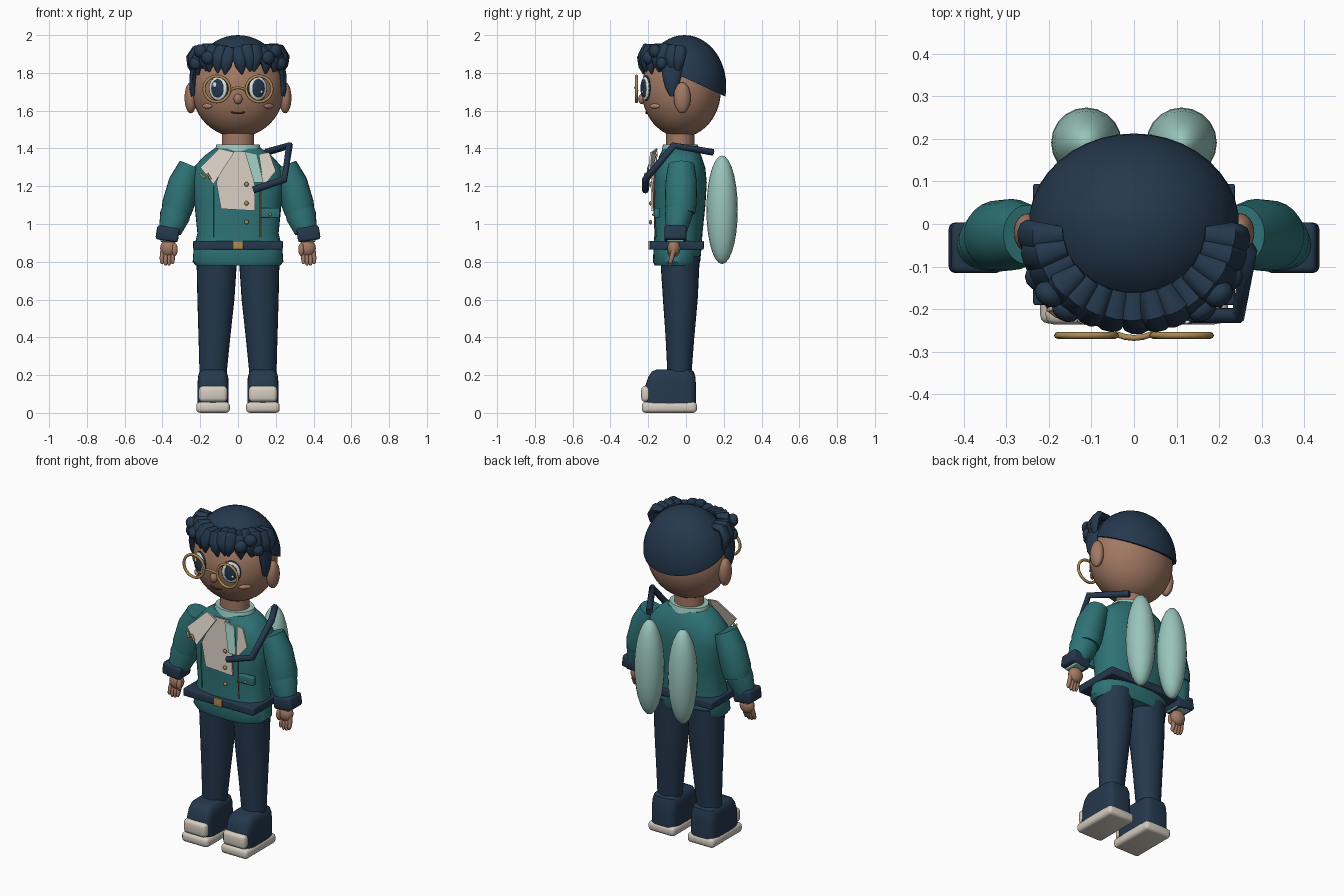
import bpy, bmesh, math, random
from mathutils import Vector, Matrix

random.seed(4)
default_cube = bpy.data.objects.get("Cube")
if default_cube:
    bpy.data.objects.remove(default_cube)


def material(name, red, green, blue):
    mat = bpy.data.materials.new(name)
    mat.use_nodes = True
    color = (red, green, blue, 1)
    mat.diffuse_color = color
    mat.node_tree.nodes["Principled BSDF"].inputs["Base Color"].default_value = color
    return mat


navy = material("navy", .018, .04, .075)
teal = material("teal", .027, .17, .18)
mint = material("mint", .32, .56, .5)
skin = material("skin", .36, .19, .125)
blush = material("blush", .47, .23, .16)
cream = material("cream", .66, .6, .53)
gold = material("gold", .42, .26, .09)
white = material("eye white", .75, .76, .76)
brown = material("dark brown", .1, .03, .02)


def finish(name, bm, mat, angle=40):
    """Turn a bmesh into a smooth object with sharp edges kept."""
    bmesh.ops.recalc_face_normals(bm, faces=bm.faces)
    mesh = bpy.data.meshes.new(name)
    bm.to_mesh(mesh)
    bm.free()
    mesh.materials.append(mat)
    for face in mesh.polygons:
        face.use_smooth = True
    mesh.set_sharp_from_angle(angle=math.radians(angle))
    obj = bpy.data.objects.new(name, mesh)
    bpy.context.collection.objects.link(obj)
    return obj


def transform(loc, scale, yaw=0, tilt=0):
    return (Matrix.Translation(loc) @ Matrix.Rotation(yaw, 4, "Z")
            @ Matrix.Rotation(tilt, 4, "Y") @ Matrix.Diagonal((*scale, 1)))


def ball(name, loc, radii, mat, yaw=0, segments=24):
    bm = bmesh.new()
    bmesh.ops.create_uvsphere(bm, u_segments=segments, v_segments=segments // 2 + 4,
                              radius=1, matrix=transform(loc, radii, yaw))
    return finish(name, bm, mat)


def box(name, loc, size, mat, bevel=.01, tilt=0):
    bm = bmesh.new()
    bmesh.ops.create_cube(bm, size=1, matrix=transform(loc, size, 0, tilt))
    if bevel:
        bmesh.ops.bevel(bm, geom=bm.edges[:], offset=bevel, segments=3,
                        profile=.5, affect="EDGES")
    return finish(name, bm, mat)


def loft(name, stations, mat, sides=24, power=2, ref=(1, 0, 0), level=False):
    """Skin rings (x, y, z, half width, half depth) along a path."""
    bm = bmesh.new()
    points = [Vector(s[:3]) for s in stations]
    rings = []
    for i, station in enumerate(stations):
        along = points[min(i + 1, len(points) - 1)] - points[max(i - 1, 0)]
        along = Vector((0, 0, 1)) if level else along.normalized()
        u = Vector(ref)
        u = (u - along * u.dot(along)).normalized()
        v = along.cross(u)
        ring = []
        for k in range(sides):
            a = math.tau * k / sides
            c, s = math.cos(a), math.sin(a)
            c = math.copysign(abs(c) ** (2 / power), c)
            s = math.copysign(abs(s) ** (2 / power), s)
            ring.append(bm.verts.new(points[i] + u * c * station[3] + v * s * station[4]))
        rings.append(ring)
    for low, high in zip(rings, rings[1:]):
        for k in range(sides):
            n = (k + 1) % sides
            bm.faces.new((low[k], low[n], high[n], high[k]))
    bm.faces.new(rings[0])
    bm.faces.new(rings[-1])
    return finish(name, bm, mat)


def wire(name, points, radius, mat, closed=False):
    curve = bpy.data.curves.new(name, "CURVE")
    curve.dimensions = "3D"
    curve.bevel_depth, curve.bevel_resolution, curve.use_fill_caps = radius, 2, True
    spline = curve.splines.new("POLY")
    spline.points.add(len(points) - 1)
    for target, p in zip(spline.points, points):
        target.co = (*p, 1)
    spline.use_cyclic_u = closed
    curve.materials.append(mat)
    obj = bpy.data.objects.new(name, curve)
    bpy.context.collection.objects.link(obj)
    return obj


def plate(name, points, mat, thickness=.01):
    bm = bmesh.new()
    face = bm.faces.new([bm.verts.new(p) for p in points])
    extruded = bmesh.ops.extrude_face_region(bm, geom=[face])["geom"]
    moved = [v for v in extruded if isinstance(v, bmesh.types.BMVert)]
    bmesh.ops.translate(bm, verts=moved, vec=(0, thickness, 0))
    return finish(name, bm, mat, 20)


# Jacket body, collar and neck
profile = [(.78, .225, -.05, .115), (.8, .24, -.05, .125), (.87, .235, -.045, .127),
           (.95, .215, -.04, .127), (1.1, .23, -.035, .138), (1.22, .243, -.03, .14),
           (1.3, .235, -.03, .132), (1.36, .18, -.03, .112), (1.4, .125, -.03, .09)]
loft("jacket", [(0, y, z, w, d) for z, w, y, d in profile], teal, 40, 2.4, level=True)
loft("collar", [(0, -.03, z, w, w * .8) for z, w in ((1.38, .125), (1.42, .115))], mint, 32)
loft("neck", [(0, -.03, z, .085, .075) for z in (1.36, 1.52)], skin, 32)

# Belt and buckle
box("belt", (0, -.048, .888), (.475, .285, .045), navy, .006)
box("buckle", (0, -.193, .888), (.058, .012, .046), gold, .004)

# Shirt front, lapels and scarf
plate("shirt_front", [(-.05, -.16, 1.385), (.05, -.16, 1.385), (.09, -.187, 1.2),
                      (.09, -.183, 1.07), (-.09, -.183, 1.08), (-.115, -.185, 1.22)], cream)
plate("right_lapel", [(-.1, -.16, 1.4), (-.2, -.205, 1.3), (-.13, -.215, 1.21),
                      (-.02, -.185, 1.38)], cream)
plate("left_lapel", [(.11, -.165, 1.37), (.165, -.19, 1.38), (.2, -.2, 1.28),
                     (.135, -.21, 1.2)], cream)
plate("scarf", [(.035, -.18, 1.385), (.1, -.18, 1.37), (.135, -.215, 1.22),
                (.085, -.215, 1.22)], mint)
for z in (1.21, 1.11, 1.01):
    ball("jacket_button", (.045, -.188, z), (.012, .008, .012), gold, segments=12)
box("pocket", (.17, -.155, 1.06), (.1, .03, .052), teal, .006)
ball("pocket_button", (.17, -.173, 1.05), (.008, .006, .008), gold, segments=12)
for x, top in ((-.13, 1.2), (.118, 1.18)):
    wire("jacket_piping", [(x, -.167, top), (x, -.17, 1.1), (x, -.16, .93)], .003, gold)
wire("chest_pin", [(-.2, -.2, 1.265), (-.18, -.215, 1.245), (-.16, -.215, 1.265),
                   (-.145, -.215, 1.235)], .007, gold)

# Shoulder strap
wire("strap", [(.08, -.215, 1.18), (.245, -.215, 1.235), (.272, -.065, 1.415),
               (.15, .14, 1.38)], .019, navy)

for side, label in ((1, "left"), (-1, "right")):
    # Sleeve, cuff and hand
    loft(label + "_upper_sleeve", [(side * x, y, z, w, d) for x, y, z, w, d in (
        (.25, -.025, 1.312, .062, .07), (.287, -.025, 1.22, .08, .084),
        (.318, -.028, 1.1, .085, .084), (.326, -.03, 1.06, .078, .078))], teal)
    loft(label + "_lower_sleeve", [(side * x, y, z, w, d) for x, y, z, w, d in (
        (.318, -.032, 1.1, .076, .074), (.335, -.04, 1.04, .08, .072),
        (.36, -.052, .96, .06, .055))], teal)
    box(label + "_cuff", (side * .373, -.056, .948), (.12, .118, .075), navy, .014, side * -.15)
    box(label + "_cuff_lining", (side * .365, -.056, .912), (.09, .09, .014), mint, .004)
    ball(label + "_palm", (side * .367, -.064, .872), (.045, .034, .046), skin)
    for i in range(4):
        x = .342 + .019 * i
        tip = .776 + .008 * abs(i - 1.5)
        loft(label + "_finger", [(side * x, -.066, .86, .012, .013),
                                 (side * (x + .004), -.076, .82, .012, .013),
                                 (side * (x + .004), -.083, tip + .01, .01, .011),
                                 (side * (x + .004), -.084, tip, .005, .005)], skin, 10)
    ball(label + "_thumb", (side * .335, -.085, .865), (.016, .016, .035), skin, segments=14)

    # Trouser leg and shoe
    loft(label + "_leg", [(side * x, y, z, w, d) for x, y, z, w, d in (
        (.112, -.032, .83, .108, .105), (.117, -.03, .6, .098, .092),
        (.125, -.032, .4, .084, .076), (.133, -.035, .18, .07, .062))], navy, 28, level=True)
    loft(label + "_shoe", [(side * .132, y, z, w, d) for z, w, y, d in (
        (.045, .083, -.083, .136), (.14, .083, -.082, .135), (.19, .08, -.075, .125),
        (.218, .072, -.07, .112), (.23, .055, -.066, .09))], navy, 32, 5, level=True)
    box(label + "_sole", (side * .132, -.088, .029), (.178, .292, .057), cream, .02)
    box(label + "_toe_cap", (side * .132, -.212, .1), (.152, .05, .085), cream, .022)

    # Paired back pods
    ball(label + "_back_pod", (side * .112, .191, 1.075), (.083, .083, .287), mint, segments=20)

    # Ear, eye, cheek and spectacle ring
    ball(label + "_ear", (side * .25, -.02, 1.668), (.033, .045, .082), skin)
    yaw = side * .42
    outward = Vector((math.sin(yaw), -math.cos(yaw), 0))
    eye = Vector((side * .103, -.212, 1.718))
    for part, push, radii, mat in (("lash", 0, (.055, .012, .068), navy),
                                   ("eye", .006, (.05, .012, .062), white),
                                   ("iris", .013, (.037, .009, .049), navy)):
        ball(label + "_" + part, eye + outward * push, radii, mat, yaw)
    for dx, dz, r in ((-.012, .02, .012), (.014, -.018, .007)):
        ball(label + "_eye_glint", eye + outward * .021 + Vector((dx, 0, dz)),
             (r, .004, r * 1.2), white, yaw, 12)
    ball(label + "_cheek", (side * .163, -.166, 1.624), (.036, .01, .013), blush, side * .8)
    ring = [math.tau * k / 40 for k in range(40)]
    wire(label + "_spectacle_ring", [(side * .112 + .068 * math.cos(a), -.262,
                                      1.715 + .068 * math.sin(a)) for a in ring],
         .008, gold, True)

    # Sideburn
    loft(label + "_sideburn", [(side * x, -.075, z, .018, d) for x, z, d in (
        (.225, 1.86, .06), (.24, 1.78, .05), (.24, 1.72, .034), (.23, 1.68, .012))],
         navy, 12)

# Head, nose, mouth and bridge
ball("head", (0, -.025, 1.71), (.243, .21, .25), skin, segments=40)
ball("nose", (0, -.233, 1.662), (.023, .02, .027), skin)
wire("mouth", [(x, -.211, 1.585 + 6 * x * x) for x in (-.036, -.018, 0, .018, .036)],
     .004, brown)
wire("spectacle_bridge", [(x, -.268 + 5 * x * x, 1.722 - 8 * x * x)
                          for x in (-.044, -.022, 0, .022, .044)], .007, gold)

# Hair cap, cut on a slope from forehead to nape
bm = bmesh.new()
bmesh.ops.create_uvsphere(bm, u_segments=40, v_segments=24, radius=1,
                          matrix=transform((0, -.008, 1.73), (.25, .221, .27)))
cut = bmesh.ops.bisect_plane(bm, geom=bm.verts[:] + bm.edges[:] + bm.faces[:],
                             plane_co=(0, -.03, 1.785), plane_no=(0, .42, .91),
                             clear_inner=True)["geom_cut"]
bmesh.ops.contextual_create(bm, geom=[e for e in cut if isinstance(e, bmesh.types.BMEdge)])
finish("hair_cap", bm, navy)

# Fringe locks fanned around the forehead
count = 15
for i in range(count):
    a = math.radians(-84 + 168 * i / (count - 1))
    drop = random.uniform(-.012, .012)
    swing = random.uniform(-.08, .08)
    stations = []
    for reach, z, width, depth in ((.72, 1.93, .02, .015), (.98, 1.925, .036, .026),
                                   (1.08, 1.885, .038, .026), (1.07, 1.84, .028, .02),
                                   (1.03, 1.8, .005, .005)):
        turn = a + swing * (1.93 - z) * 10
        stations.append((.232 * reach * math.sin(turn), -.01 - .208 * reach * math.cos(turn),
                         z + drop, width, depth))
    loft("fringe_lock", stations, navy, 10, ref=(math.cos(a), math.sin(a), 0))

# Loose curls at the temples
for side in (1, -1):
    for x, y, z, r in ((.2, -.165, 1.915, .036), (.225, -.13, 1.85, .034), (.16, -.2, 1.88, .036)):
        ball("temple_curl", (side * x, y, z), (r, r * .8, r), navy, side * .6, 12)
